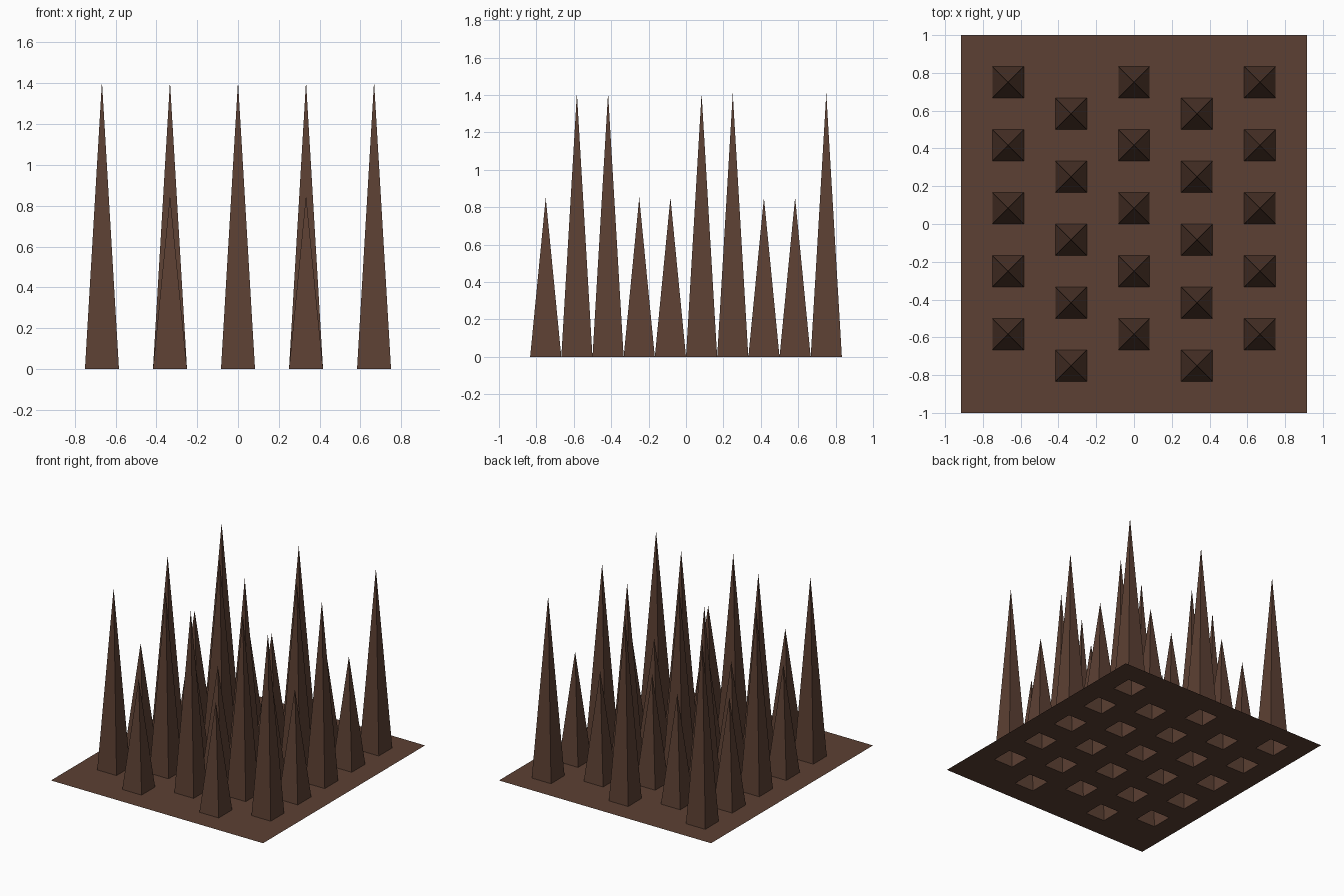
import bpy, bmesh, math
from mathutils import Matrix, Vector

if "Cube" in bpy.data.objects:
    bpy.data.objects.remove(bpy.data.objects["Cube"])

U = 1 / 12            # layout module: the plate is 22 x 24 modules
TALL, SHORT = 1.41, 0.852

brown = bpy.data.materials.new("dark_brown")
brown.diffuse_color = (0.107, 0.0513, 0.0331, 1)
brown.use_nodes = True
brown.node_tree.nodes["Principled BSDF"].inputs["Base Color"].default_value = brown.diffuse_color


def finish(bm, name):
    mesh = bpy.data.meshes.new(name)
    bm.to_mesh(mesh)
    bm.free()
    mesh.materials.append(brown)
    obj = bpy.data.objects.new(name, mesh)
    bpy.context.collection.objects.link(obj)


# Staggered spike layout; tall and short rows alternate within each column
tall, short = [], []
for col in range(-2, 3):
    for row in range(5):
        y = 9 - 4 * row if col % 2 == 0 else 7 - 4 * row
        is_tall = (row + col) % 2 == 0
        (tall if is_tall else short).append((col * 4 * U, y * U))

# Thin base sheet with a square opening under every spike
bm = bmesh.new()
bmesh.ops.create_grid(bm, x_segments=11, y_segments=12, size=1,
                      matrix=Matrix.Diagonal((11 / 12, 1, 1, 1)))
holes = [f for f in bm.faces
         if any((f.calc_center_median() - Vector((x, y, 0))).length < 0.01
                for x, y in tall + short)]
bmesh.ops.delete(bm, geom=holes, context='FACES')
finish(bm, "base_plate")

# Hollow four-sided spikes, open underneath
for name, spots, height in (("tall_spikes", tall, TALL),
                            ("short_spikes", short, SHORT)):
    bm = bmesh.new()
    for x, y in spots:
        bmesh.ops.create_cone(
            bm, cap_ends=False, segments=4, radius1=U * math.sqrt(2),
            radius2=0, depth=height,
            matrix=Matrix.Translation((x, y, height / 2))
            @ Matrix.Rotation(math.pi / 4, 4, 'Z'))
    bmesh.ops.remove_doubles(bm, verts=bm.verts, dist=1e-5)
    finish(bm, name)
